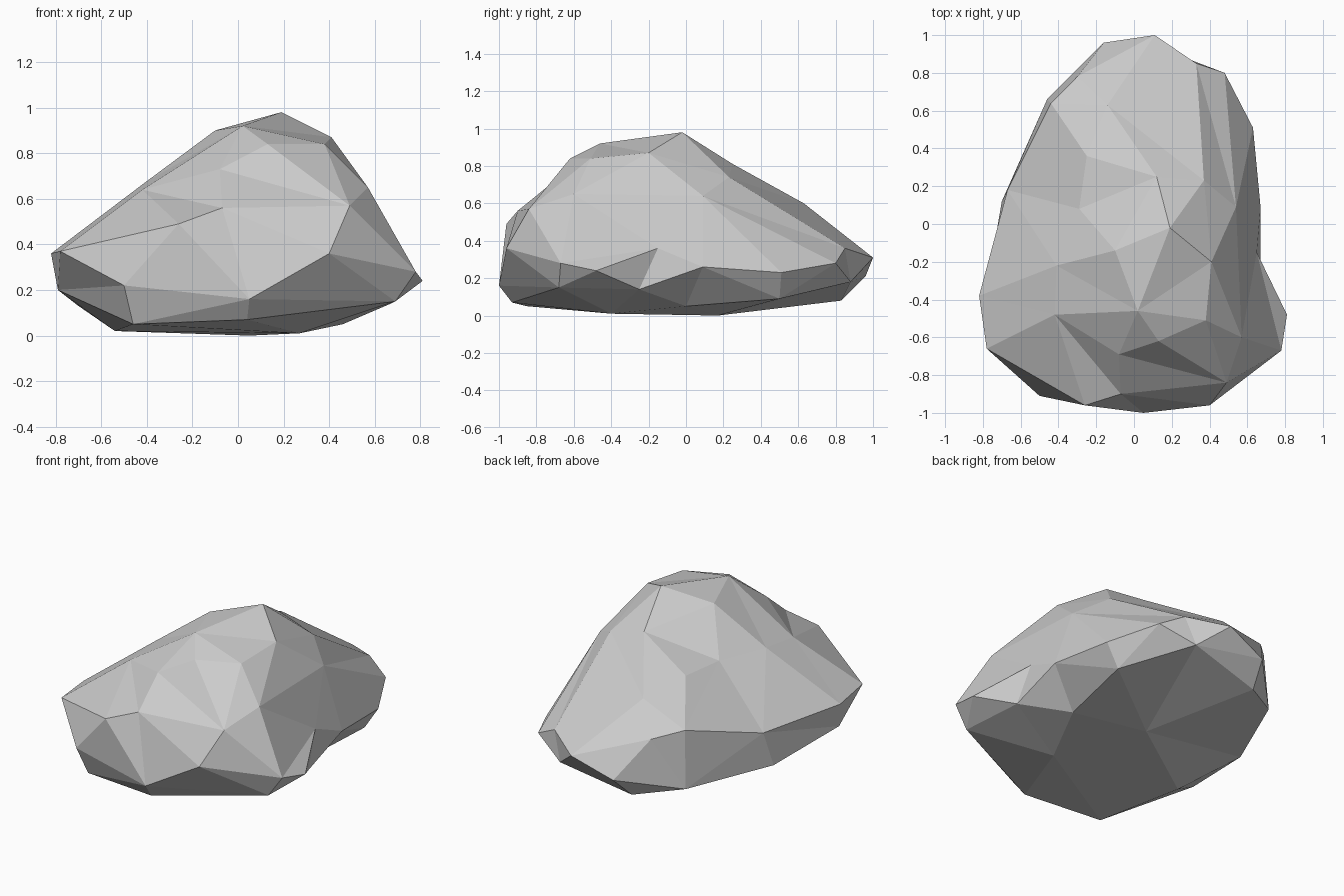
import bpy
import bmesh
from mathutils import Vector

default_cube = bpy.data.objects.get("Cube")
if default_cube:
    bpy.data.objects.remove(default_cube, do_unlink=True)


def flat_material(name, colour):
    """One plain colour, shown alike in the viewport and in a render."""
    material = bpy.data.materials.new(name)
    material.use_nodes = True
    material.diffuse_color = colour
    shader = material.node_tree.nodes["Principled BSDF"]
    shader.inputs["Base Color"].default_value = colour
    shader.inputs["Roughness"].default_value = 0.9
    return material


def faceted_stone(name, corners, centre, proportions, material):
    """Join corners into a closed faceted shell, keeping hollows.

    The corners are thrown onto a sphere around the centre, where a hull
    finds their neighbours, and then moved back to their true places.
    """
    mesh = bpy.data.meshes.new(name)
    bm = bmesh.new()
    home = {}
    for corner in map(Vector, corners):
        direction = (corner - centre) * proportions
        home[bm.verts.new(direction.normalized())] = corner
    bmesh.ops.convex_hull(bm, input=list(bm.verts))
    for vert, corner in home.items():
        vert.co = corner
    bmesh.ops.recalc_face_normals(bm, faces=bm.faces)
    for face in bm.faces:
        face.smooth = False
    bm.to_mesh(mesh)
    bm.free()
    mesh.materials.append(material)
    stone = bpy.data.objects.new(name, mesh)
    bpy.context.collection.objects.link(stone)
    return stone


# Resting underside
underside = [
    (.05, .17, 0), (-.54, -.25, .02), (-.46, -.85, .05), (.04, -.93, .07),
    (.69, -.68, .15), (.67, -.25, .14), (.46, 0, .05), (.54, .5, .09),
    (.27, .88, .18), (-.2, .83, .08), (.27, -.4, .01),
]

# Widest outline, with a hollow on the left side
outline = [
    (.11, 1, .31), (.48, .8, .28), (.63, .51, .23), (.67, .09, .26),
    (.65, -.15, .36), (.81, -.48, .24), (.78, -.67, .28), (.4, -.96, .36),
    (.05, -1, .16), (-.5, -.91, .22), (-.78, -.66, .37), (-.82, -.38, .36),
    (-.79, -.41, .2), (-.7, .12, .13), (-.46, .66, .12), (-.16, .96, .21),
]

# Sloping shoulders
shoulders = [
    (-.26, -.96, .49), (-.07, -.9, .56), (.49, -.84, .57), (.57, -.6, .65),
    (.54, .09, .64), (.33, .85, .36), (-.3, .78, .44), (-.44, .64, .48),
    (-.67, .18, .35), (-.42, -.48, .64), (-.41, -.22, .67),
    (-.29, .08, .67), (-.25, .36, .67), (-.14, .63, .6),
]

# Crest
crest = [
    (.19, -.02, .98), (-.1, -.14, .9), (.02, -.46, .92), (.38, -.51, .84),
    (.41, -.2, .87), (.13, -.62, .84), (-.08, -.69, .73), (.12, .25, .81),
    (.37, .23, .74),
]

stone_grey = flat_material("stone grey", (.6, .6, .6, 1))
faceted_stone(
    "boulder",
    underside + outline + shoulders + crest,
    centre=Vector((0, -.05, .42)),
    proportions=Vector((1, .85, 1.7)),
    material=stone_grey,
)
